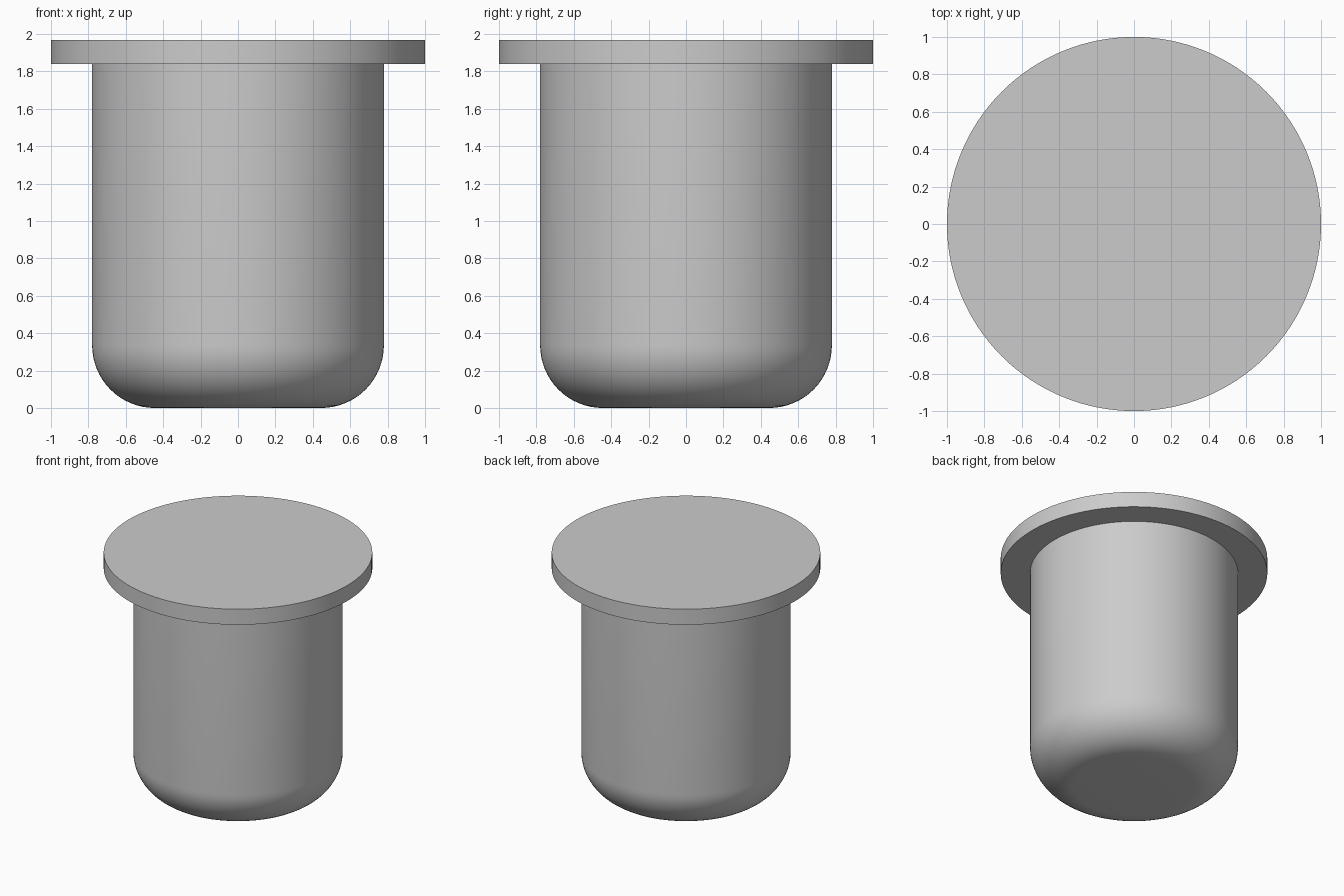
import bpy
import bmesh
from math import sin, cos, pi, radians
from mathutils import Matrix, Vector

cube = bpy.data.objects.get("Cube")
if cube:
    bpy.data.objects.remove(cube, do_unlink=True)

SEGMENTS = 128
BODY_RADIUS = 0.78
FILLET = 0.335
FLANGE_BOTTOM, FLANGE_TOP = 1.838, 1.966

grey = bpy.data.materials.new("plain grey")
grey.use_nodes = True
colour = (0.6, 0.6, 0.6, 1)
grey.diffuse_color = colour
grey.node_tree.nodes["Principled BSDF"].inputs["Base Color"].default_value = colour


def revolve(name, profile):
    """Turn a (radius, height) profile around z and cap both ends."""
    bm = bmesh.new()
    rings = []
    for radius, height in profile:
        ring = bmesh.ops.create_circle(
            bm, segments=SEGMENTS, radius=radius,
            matrix=Matrix.Translation(Vector((0, 0, height))))["verts"]
        rings.append(ring)
    for low, high in zip(rings, rings[1:]):
        for i in range(SEGMENTS):
            j = (i + 1) % SEGMENTS
            bm.faces.new((low[i], low[j], high[j], high[i]))
    bm.faces.new(rings[0])
    bm.faces.new(rings[-1])
    bmesh.ops.recalc_face_normals(bm, faces=bm.faces)
    mesh = bpy.data.meshes.new(name)
    bm.to_mesh(mesh)
    bm.free()
    mesh.materials.append(grey)
    obj = bpy.data.objects.new(name, mesh)
    bpy.context.collection.objects.link(obj)
    bpy.ops.object.select_all(action="DESELECT")
    obj.select_set(True)
    bpy.context.view_layer.objects.active = obj
    bpy.ops.object.shade_smooth_by_angle(angle=radians(30))
    return obj


# Cylindrical body with a rounded lower edge
STEPS = 16
core = BODY_RADIUS - FILLET
body_profile = [(core + FILLET * sin(a), FILLET - FILLET * cos(a))
                for a in (pi / 2 * k / STEPS for k in range(STEPS + 1))]
body_profile.append((BODY_RADIUS, FLANGE_BOTTOM))
revolve("rounded_body", body_profile)

# Wide flat disc on top
revolve("top_flange", [(1, FLANGE_BOTTOM), (1, FLANGE_TOP)])
